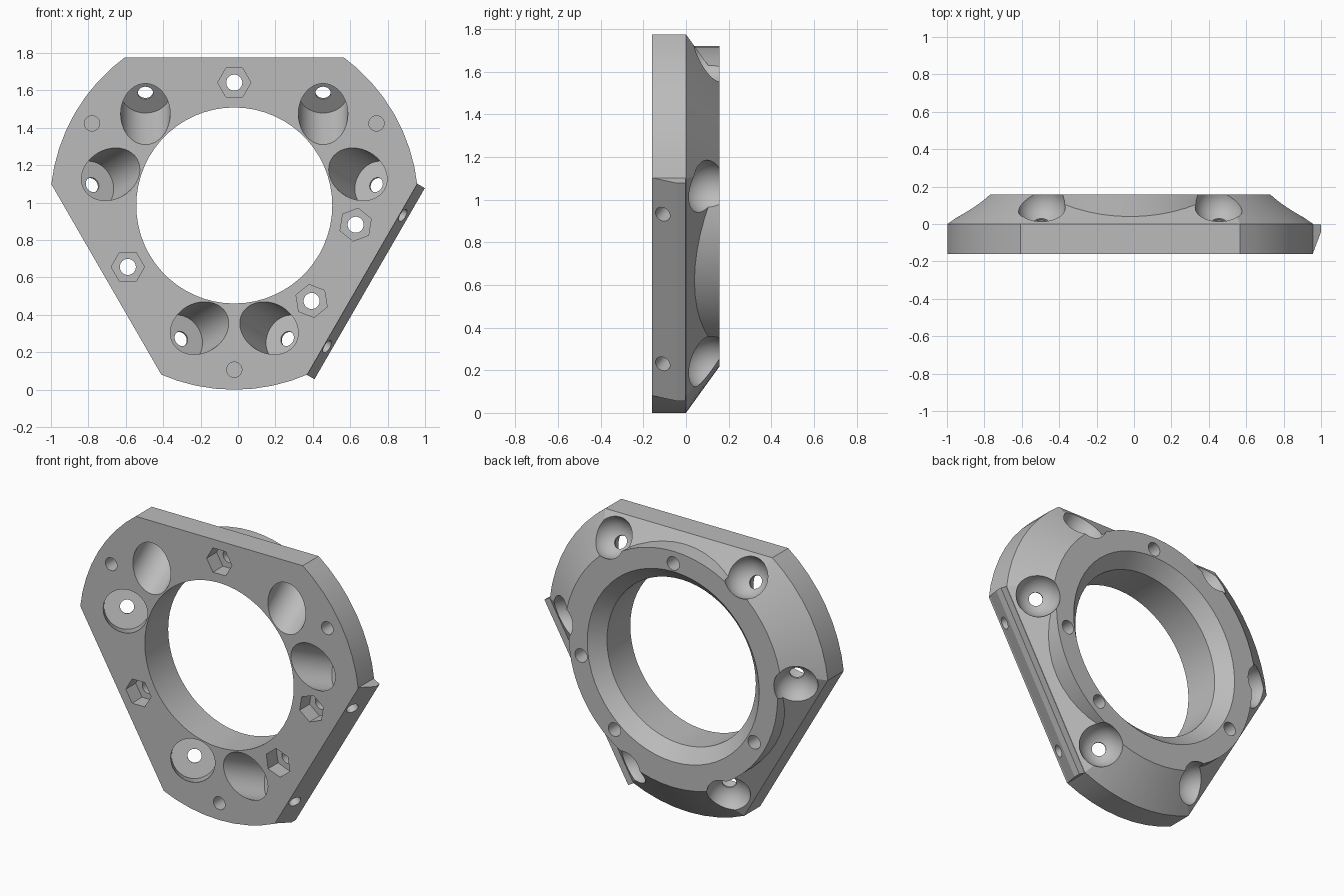
import bpy, bmesh, math
from mathutils import Vector

if "Cube" in bpy.data.objects:
    bpy.data.objects.remove(bpy.data.objects["Cube"])

C = Vector((-0.02, 0, 0.985))          # bore centre
FRONT, BACK = -0.16, 0.157
FLAT = 0.79                            # distance of the three flats
Y = Vector((0, 1, 0))
NY, ND = 0.811, 0.585                  # flank normal: back part, radial part

grey = bpy.data.materials.new("grey_plastic")
grey.diffuse_color = (0.5, 0.5, 0.5, 1)
grey.use_nodes = True
grey.node_tree.nodes["Principled BSDF"].inputs["Base Color"].default_value = grey.diffuse_color


def radial(deg):
    a = math.radians(deg)
    return Vector((math.cos(a), 0, math.sin(a)))


def make(name, bm):
    bmesh.ops.recalc_face_normals(bm, faces=bm.faces)
    me = bpy.data.meshes.new(name)
    bm.to_mesh(me)
    bm.free()
    me.materials.append(grey)
    ob = bpy.data.objects.new(name, me)
    bpy.context.collection.objects.link(ob)
    return ob


def loft(rings):
    """Closed solid through a list of equal-length point loops."""
    bm = bmesh.new()
    vs = [[bm.verts.new(p) for p in r] for r in rings]
    n = len(vs[0])
    for a, b in zip(vs, vs[1:]):
        for i in range(n):
            bm.faces.new((a[i], a[(i + 1) % n], b[(i + 1) % n], b[i]))
    bm.faces.new(vs[0])
    bm.faces.new(vs[-1])
    return bm


def turned(start, axis, stations, seg=32, u=None):
    """Turned solid: stations are (distance along axis, radius)."""
    w = axis.normalized()
    u = (u or w.orthogonal()).normalized()
    v = w.cross(u)
    return loft([[start + w * t + (u * math.cos(k * math.tau / seg) + v * math.sin(k * math.tau / seg)) * r
                  for k in range(seg)] for t, r in stations])


def boolean(target, tool, op='DIFFERENCE'):
    tool.hide_render = True
    m = target.modifiers.new("cut", 'BOOLEAN')
    m.operation, m.object, m.solver = op, tool, 'EXACT'
    bpy.context.view_layer.objects.active = target
    bpy.ops.object.modifier_apply(modifier=m.name)
    bpy.data.objects.remove(tool)


def cut(bm):
    boolean(body, make("cutter", bm))


X = Vector((1, 0, 0))
sides = (90, 210, 330)

# Plate with tapered back, trimmed by three flats and their sloped flanks
bm = turned(C, Y, [(FRONT, 0.985), (0, 0.985), (BACK, 0.985 - BACK * NY / ND)], 60, X)
for deg in sides:
    d = radial(deg)
    for normal in (d, d * ND + Y * NY):
        res = bmesh.ops.bisect_plane(bm, geom=bm.verts[:] + bm.edges[:] + bm.faces[:], dist=1e-5,
                                     plane_co=C + d * FLAT, plane_no=normal, clear_outer=True)
        edges = [e for e in bm.edges if e.is_boundary]
        if edges:
            bmesh.ops.holes_fill(bm, edges=edges, sides=0)
body = make("mount_plate", bm)

# Raised back ring
boolean(body, make("back_ring", turned(C, Y, [(-0.08, 0.735), (BACK, 0.735)], 60, X)), 'UNION')

# Slanted ledge on the lower right flat
d, t = radial(330), radial(60)
profile = [(0.74, -0.12), (0.786, -0.159), (0.836, -0.045), (0.836, -0.003), (0.74, -0.003)]
ledge = loft([[C + d * r + Y * y + t * s for r, y in profile] for s in (-0.59, 0.59)])
boolean(body, make("side_ledge", ledge), 'UNION')

# Main bore with chamfered back edge
cut(turned(C, Y, [(-0.3, 0.524), (0.075, 0.524), (BACK, 0.605), (BACK + 0.05, 0.655)], 60, X))

# Six angled pockets, each with a ball socket behind and a small hole between
for deg in sides:
    d, t = radial(deg), radial(deg + 90)
    n = (d * ND + Y * NY).normalized()
    for s in (-0.475, 0.475):
        floor = C + d * 0.602 + t * s - Y * 0.003
        cut(turned(floor, n, [(-0.5, 0.1325), (0, 0.1325)], 40, t))
        cut(turned(floor, n, [(-0.05, 0.041), (0.1, 0.041)], 24, t))
        ball = [(-0.13 * math.cos(a), 0.13 * math.sin(a))
                for a in [math.pi * (k + 0.15) / 20 for k in range(11)]]
        cut(turned(floor + n * 0.134, n, ball + [(0.3, 0.13)], 40, t))

# Bolt holes with hexagonal nut pockets
for deg in (90, 210, 351, 309):
    p = C + radial(deg) * 0.657
    cut(turned(p, Y, [(-0.3, 0.043), (0.3, 0.043)], 24, X))
    cut(turned(p, Y, [(-0.3, 0.089), (-0.06, 0.089)], 6, radial(deg + 90)))

# Blind dowel holes in the front
for deg in (30, 150, 270):
    cut(turned(C + radial(deg) * 0.878, Y, [(-0.3, 0.041), (-0.02, 0.041)], 24, X))

# Screw holes in the slanted ledge
d, t = radial(330), radial(60)
n = (d * 0.92 - Y * 0.39).normalized()
for s in (-0.405, 0.405):
    cut(turned(C + d * 0.81 - Y * 0.11 + t * s, n, [(-0.11, 0.037), (0.1, 0.037)], 24, t))

# Soften only the finely stepped round surfaces
bpy.ops.object.select_all(action='DESELECT')
body.select_set(True)
bpy.context.view_layer.objects.active = body
bpy.ops.object.shade_smooth_by_angle(angle=math.radians(20))
